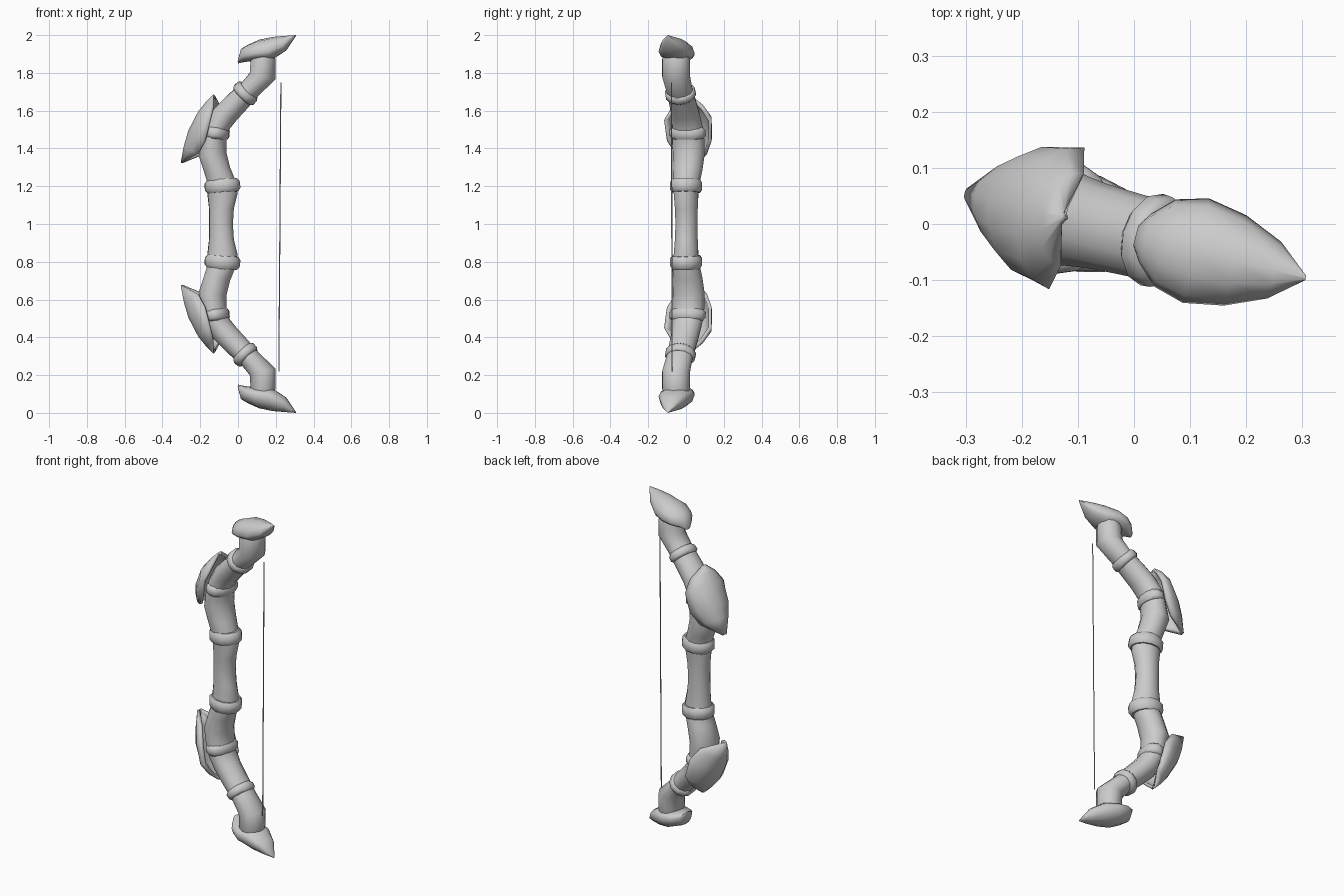
import bpy, bmesh, math
from mathutils import Vector

cube = bpy.data.objects.get("Cube")
if cube:
    bpy.data.objects.remove(cube)

TURN = math.radians(-14)      # the bow plane is turned about the vertical
SQUASH = math.cos(TURN)
MID = 1.0                     # upper half is modelled, lower half mirrored

mat = bpy.data.materials.new("light grey")
mat.use_nodes = True
GREY = (0.6, 0.6, 0.6, 1)
mat.diffuse_color = GREY
mat.node_tree.nodes["Principled BSDF"].inputs["Base Color"].default_value = GREY


def finish(name, bm, angle=50, solid=0, mirror=True, recalc=True):
    if recalc:
        bmesh.ops.recalc_face_normals(bm, faces=bm.faces)
    mesh = bpy.data.meshes.new(name)
    bm.to_mesh(mesh)
    bm.free()
    mesh.materials.append(mat)
    ob = bpy.data.objects.new(name, mesh)
    bpy.context.collection.objects.link(ob)
    ob.location = (0, -0.02, MID)
    ob.rotation_euler.z = TURN
    bpy.ops.object.select_all(action='DESELECT')
    ob.select_set(True)
    bpy.context.view_layer.objects.active = ob
    bpy.ops.object.shade_smooth_by_angle(angle=math.radians(angle))
    if solid:
        mod = ob.modifiers.new("thickness", 'SOLIDIFY')
        mod.thickness = solid
        mod.offset = -1
    if mirror:
        mod = ob.modifiers.new("lower half", 'MIRROR')
        mod.use_axis = (False, False, True)
    return ob


def loft(bm, rings, cap_start=True, cap_end=True):
    loops = [[bm.verts.new(p) for p in ring] for ring in rings]
    n = len(loops[0])
    for a, b in zip(loops, loops[1:]):
        for i in range(n):
            j = (i + 1) % n
            bm.faces.new((a[i], a[j], b[j], b[i]))
    if cap_start:
        bm.faces.new(loops[0])
    if cap_end:
        bm.faces.new(loops[-1])


def section(xl, zl, xr, zr, depth, shift=0, grow=1, n=12):
    """Ellipse spanning a left and a right outline point."""
    centre = Vector(((xl + xr) / 2 / SQUASH, 0, (zl + zr) / 2 - MID))
    half = Vector(((xr - xl) / 2, 0, (zr - zl) / 2))
    normal = Vector((-half.z, 0, half.x)).normalized()
    ring = []
    for i in range(n):
        t = math.tau * i / n
        ring.append(centre + normal * shift + half * grow * math.cos(t)
                    + Vector((0, depth * grow * math.sin(t), 0)))
    return ring


# Grip and curved limb
limb = [
    (-.155, 1.0, -.025, 1.0, .06),
    (-.155, 1.08, -.02, 1.08, .062),
    (-.165, 1.16, 0, 1.16, .066),
    (-.165, 1.22, -.015, 1.24, .075),
    (-.18, 1.27, -.04, 1.30, .082),
    (-.21, 1.36, -.06, 1.38, .088),
    (-.19, 1.46, -.06, 1.45, .088),
    (-.17, 1.54, -.045, 1.50, .083),
    (-.13, 1.61, -.005, 1.55, .077),
    (-.06, 1.68, .05, 1.61, .074),
    (.02, 1.75, .10, 1.67, .072),
    (.06, 1.80, .20, 1.765, .076),
    (.065, 1.87, .20, 1.87, .076),
    (.08, 1.92, .19, 1.92, .06),
]
bm = bmesh.new()
loft(bm, [section(*s) for s in limb], cap_start=False)
finish("grip_and_limb", bm)

# Raised bands around the limb
bands = {
    "grip_collar": ((-.18, 1.195, .015, 1.21, .088), .035),
    "limb_band": ((-.18, 1.49, -.045, 1.475, .1), .03),
    "tip_band": ((-.012, 1.745, .092, 1.64, .084), .025),
}
for name, (spec, h) in bands.items():
    bm = bmesh.new()
    loft(bm, [section(*spec, shift=k * h, grow=g)
              for k, g in ((-1, .86), (-.5, 1), (.5, .98), (1, .84))])
    finish(name, bm)

# Pointed end caps: position, top, underside, half width
cap = [
    (.003, 1.875, 1.85, .018),
    (.02, 1.93, 1.855, .045),
    (.055, 1.95, 1.86, .08),
    (.11, 1.975, 1.865, .096),
    (.18, 1.99, 1.87, .083),
    (.25, 1.996, 1.915, .052),
    (.306, 2.0, 1.994, .004),
]
bm = bmesh.new()
rings = []
for x, top, low, w in cap:
    rim = low + (top - low) * .35
    ring = []
    for i in range(12):
        t = math.tau * i / 12
        s = math.sin(t)
        z = rim + s * ((top - rim) if s > 0 else (rim - low))
        ring.append((x / SQUASH, w * math.cos(t), z - MID))
    rings.append(ring)
loft(bm, rings)
finish("end_cap", bm)

# Curved guard plates: ridge x and z, rim x and z, half width
guard = [
    (-.302, 1.33, -.297, 1.322, .012),
    (-.285, 1.42, -.195, 1.37, .085),
    (-.26, 1.50, -.15, 1.44, .122),
    (-.205, 1.60, -.12, 1.55, .13),
    (-.165, 1.65, -.11, 1.62, .085),
    (-.13, 1.685, -.125, 1.68, .015),
]
bm = bmesh.new()
rows = []
for ox, oz, rx, rz, w in guard:
    row = []
    for i in range(9):
        t = math.pi / 2 * (i / 4 - 1)
        k = math.cos(t)
        row.append(bm.verts.new(((rx + (ox - rx) * k) / SQUASH, w * math.sin(t),
                                 rz + (oz - rz) * k - MID)))
    rows.append(row)
for a, b in zip(rows, rows[1:]):
    for i in range(8):
        bm.faces.new((a[i], b[i], b[i + 1], a[i + 1]))
finish("guard_plate", bm, solid=.018, recalc=False)

# Thin bowstring
bm = bmesh.new()
string = []
for x, z in ((.216, .22), (.222, 1.0), (.227, 1.75)):
    string.append(section(x - .003, z, x + .003, z, .003, n=6))
loft(bm, string)
finish("bowstring", bm, mirror=False)
